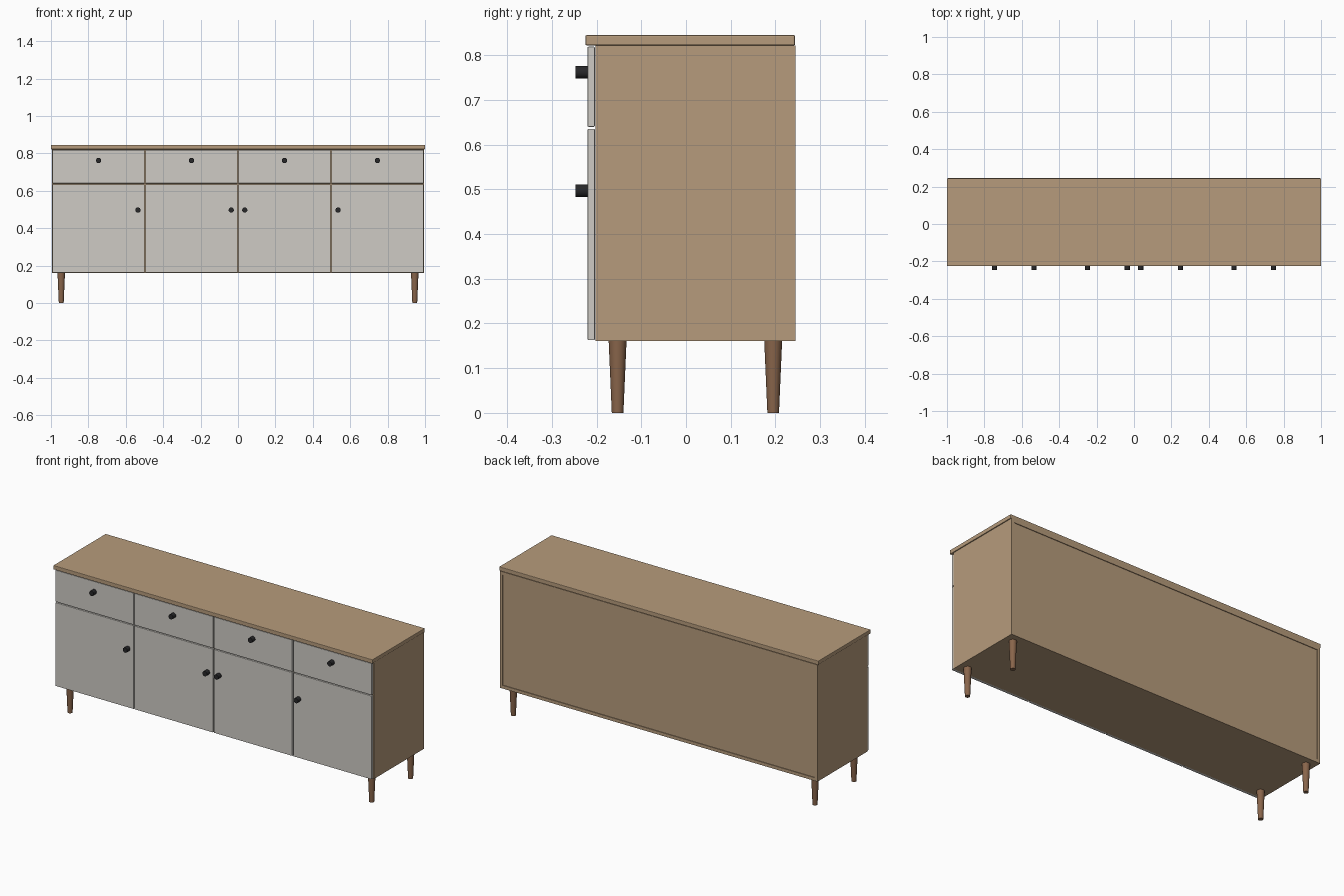
import bpy

if "Cube" in bpy.data.objects:
    bpy.data.objects.remove(bpy.data.objects["Cube"])


def material(name, rgb):
    m = bpy.data.materials.new(name)
    m.diffuse_color = (*rgb, 1)
    m.use_nodes = True
    m.node_tree.nodes["Principled BSDF"].inputs["Base Color"].default_value = m.diffuse_color
    return m


OAK = material("oak", (0.47, 0.33, 0.20))
GREY = material("painted_front", (0.62, 0.60, 0.56))
LEG = material("leg_wood", (0.25, 0.13, 0.07))
BLACK = material("black_metal", (0.02, 0.02, 0.022))


def box(name, x, y, z, mat, bevel=0):
    """Box from (min, max) ranges."""
    bpy.ops.mesh.primitive_cube_add(size=1, location=[sum(r) / 2 for r in (x, y, z)])
    ob = bpy.context.object
    ob.name = name
    ob.scale = [r[1] - r[0] for r in (x, y, z)]
    bpy.ops.object.transform_apply(location=False, rotation=False, scale=True)
    ob.data.materials.append(mat)
    if bevel:
        b = ob.modifiers.new("bevel", 'BEVEL')
        b.width = bevel
        b.segments = 2
    return ob


def cone(name, loc, r1, r2, depth, mat, rot=(0, 0, 0)):
    bpy.ops.mesh.primitive_cone_add(vertices=24, radius1=r1, radius2=r2,
                                    depth=depth, location=loc, rotation=rot)
    ob = bpy.context.object
    ob.name = name
    ob.data.materials.append(mat)
    bpy.ops.object.shade_smooth_by_angle()
    return ob


W, T = 0.995, 0.018          # carcass half width, board thickness
FRONT, BACK = -0.202, 0.245  # carcass depth
Z0, Z1 = 0.161, 0.822        # carcass height
INNER = W - T

# Worktop
box("top", (-1, 1), (-0.225, 0.244), (Z1, 0.845), OAK, 0.003)

# Carcass boards
for side, s in (("left", -1), ("right", 1)):
    box(side + "_side", sorted((s * INNER, s * W)), (FRONT, BACK), (Z0, Z1), OAK)
box("bottom", (-INNER, INNER), (FRONT, BACK), (Z0, Z0 + T), OAK)
box("upper_board", (-INNER, INNER), (FRONT, BACK), (Z1 - T, Z1), OAK)
box("back_panel", (-INNER, INNER), (BACK - 0.012, BACK - 0.004), (Z0 + T, Z1 - T), OAK)
box("shelf_rail", (-INNER, INNER), (FRONT, BACK - 0.012), (0.628, 0.646), OAK)
for i, x in enumerate((-0.497, 0, 0.497)):
    for part, z in (("lower", (Z0 + T, 0.628)), ("upper", (0.646, Z1 - T))):
        box(f"{part}_divider_{i + 1}", (x - T / 2, x + T / 2), (FRONT, BACK - 0.012), z, OAK)

# Drawer and door fronts with round knobs
PITCH, GAP = 0.497, 0.003
DOOR_KNOBS = (-0.535, -0.036, 0.036, 0.535)
for i in range(4):
    a = (i - 2) * PITCH
    x = (a + GAP, a + PITCH - GAP)
    box(f"drawer_front_{i + 1}", x, (-0.220, -0.204), (0.640, 0.819), GREY, 0.0015)
    box(f"door_front_{i + 1}", x, (-0.220, -0.204), (0.163, 0.635), GREY, 0.0015)
    for part, kx, kz in (("drawer", a + PITCH / 2, 0.762), ("door", DOOR_KNOBS[i], 0.497)):
        cone(f"{part}_knob_{i + 1}", (kx, -0.233, kz), 0.014, 0.014, 0.028,
             BLACK, (1.5707963, 0, 0))

# Tapered legs
for side, x in (("left", -0.945), ("right", 0.945)):
    for end, y in (("front", -0.153), ("back", 0.195)):
        cone(f"{end}_{side}_leg", (x, y, Z0 / 2), 0.013, 0.020, Z0, LEG)
